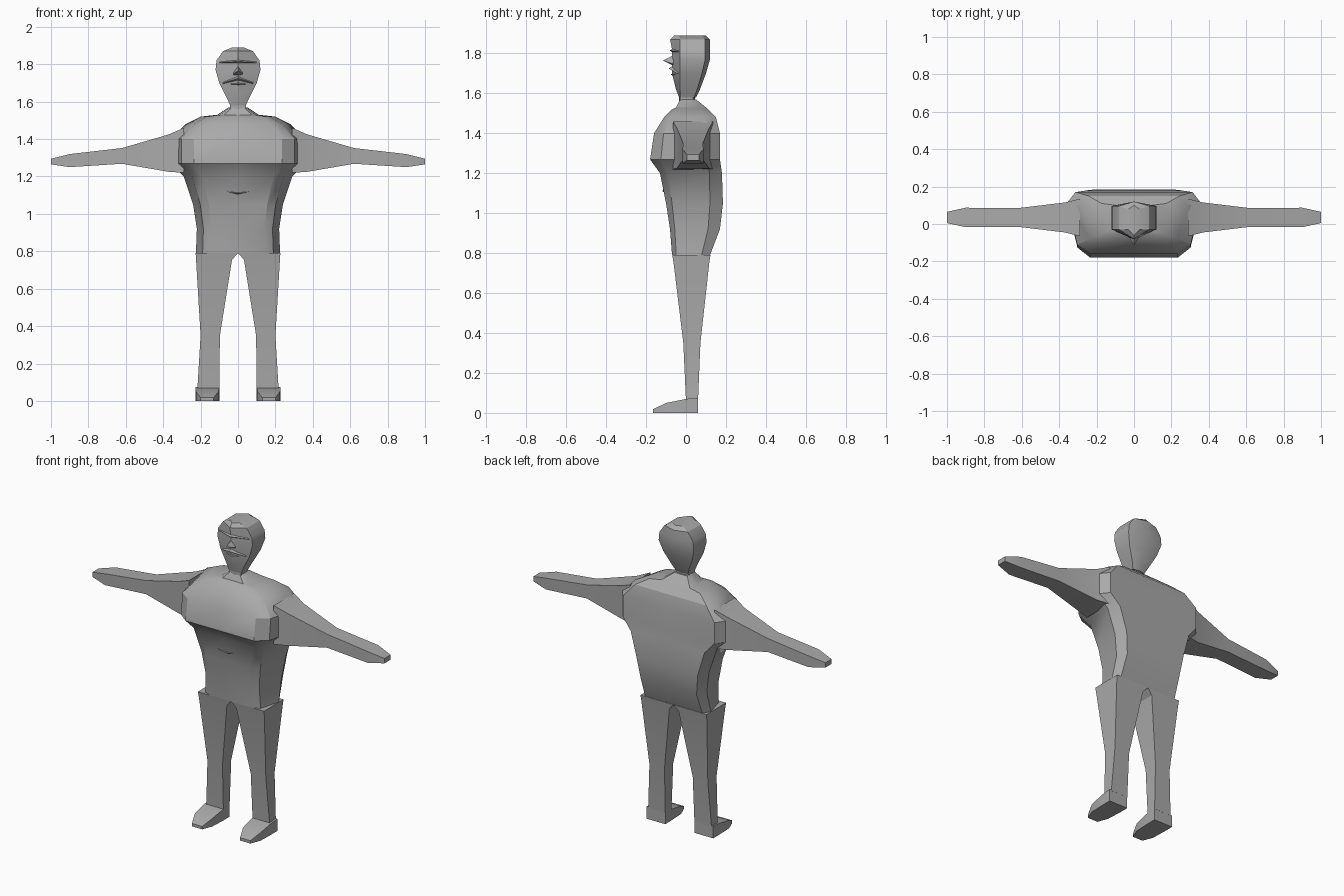
import bpy, bmesh, math

default_cube = bpy.data.objects.get("Cube")
if default_cube:
    bpy.data.objects.remove(default_cube, do_unlink=True)

grey = bpy.data.materials.new("stone grey")
grey.use_nodes = True
grey.diffuse_color = (.4, .4, .4, 1)
shader = grey.node_tree.nodes["Principled BSDF"]
shader.inputs["Base Color"].default_value = grey.diffuse_color


def loft(name, rings, mirror=False):
    """Skin equal-length rings, cap both ends and optionally mirror across x."""
    bm = bmesh.new()
    rows = [[bm.verts.new(point) for point in ring] for ring in rings]
    for lower, upper in zip(rows, rows[1:]):
        for i in range(len(lower)):
            bm.faces.new((lower[i - 1], lower[i], upper[i], upper[i - 1]))
    bm.faces.new(rows[0])
    bm.faces.new(rows[-1])
    bmesh.ops.recalc_face_normals(bm, faces=bm.faces)
    mesh = bpy.data.meshes.new(name)
    bm.to_mesh(mesh)
    bm.free()
    mesh.materials.append(grey)
    part = bpy.data.objects.new(name, mesh)
    bpy.context.collection.objects.link(part)
    bpy.ops.object.select_all(action="DESELECT")
    part.select_set(True)
    bpy.context.view_layer.objects.active = part
    bpy.ops.object.shade_smooth_by_angle(angle=math.radians(30))
    if mirror:
        part.modifiers.new("Mirror", "MIRROR").use_mirror_merge = False


def symmetric_ring(z, right_half):
    """Close a half section that runs from front centre to back centre."""
    left_half = [(-x, y) for x, y in reversed(right_half) if x > 0]
    return [(x, y, z) for x, y in right_half + left_half]


def rectangle(left, right, low, high):
    return (left, low), (right, low), (right, high), (left, high)


def torso_ring(z, width, front, back):
    """Flat front and back with a bevelled chest corner and a wide side."""
    front_corner = (width * .65, front)
    chest_corner = (width * .84, front * .7)
    side = (width, back * .65)
    back_corner = (width * .87, back)
    return symmetric_ring(z, [(0, front), front_corner, chest_corner,
                              side, back_corner, (0, back)])


def head_ring(z, width, front, back):
    """Six-sided section, pointed at the front and back."""
    cheek, skull = (width, -.03), (width, back * .8)
    return symmetric_ring(z, [(0, front), cheek, skull, (0, back)])


def ridge(name, start, end, depth, height):
    """Mirrored triangular wedge that tapers away from the centre."""
    rings = []
    for (x, y, z), scale in ((start, 1), (end, .4)):
        reach, rise = depth * scale, height * scale
        rings.append([(x, y + reach, z - rise), (x, y - reach, z),
                      (x, y + reach, z + rise)])
    loft(name, rings, mirror=True)


def leg_ring(z):
    """Rectangular section that slims towards the ankle."""
    inner = 0 if z > .78 else min(.1, .1 - .16 * (z - .33))
    outer = .2 + .06 * abs(z - .35)
    section = rectangle(inner, outer, -.11 * z * z, .06 + .1 * z * z)
    return [(x, y, z) for x, y in section]


def arm_ring(x, centre, half_height, half_depth):
    middle = .035
    section = rectangle(middle - half_depth, middle + half_depth,
                        centre - half_height, centre + half_height)
    return [(x, y, z) for y, z in section]


def foot_ring(y, inner, outer, top):
    return [(x, y, z) for x, z in rectangle(inner, outer, 0, top)]


# Torso, from hips through chest and shoulders to the collar
loft("torso", [
    torso_ring(z=.79, width=.225, front=-.07, back=.12),
    torso_ring(z=.92, width=.22, front=-.08, back=.17),
    torso_ring(z=1.05, width=.24, front=-.1, back=.185),
    torso_ring(z=1.2, width=.29, front=-.13, back=.18),
    torso_ring(z=1.27, width=.36, front=-.18, back=.17),
    torso_ring(z=1.4, width=.36, front=-.16, back=.17),
    torso_ring(z=1.48, width=.28, front=-.11, back=.15),
    torso_ring(z=1.52, width=.2, front=-.07, back=.11),
    torso_ring(z=1.53, width=.11, front=-.05, back=.1),
    torso_ring(z=1.57, width=.05, front=-.03, back=.05),
])

# Neck
loft("neck", [head_ring(z, width=.042, front=-.035, back=.045) for z in (1.55, 1.62)])

# Head, from jaw to crown
loft("head", [
    head_ring(z=1.58, width=.042, front=-.035, back=.05),
    head_ring(z=1.62, width=.06, front=-.05, back=.07),
    head_ring(z=1.7, width=.1, front=-.07, back=.1),
    head_ring(z=1.77, width=.12, front=-.07, back=.12),
    head_ring(z=1.82, width=.115, front=-.07, back=.12),
    head_ring(z=1.87, width=.08, front=-.08, back=.12),
    head_ring(z=1.89, width=.03, front=-.06, back=.1),
])

# Face
ridge("nose", start=(0, -.085, 1.765), end=(.025, -.06, 1.75), depth=.03, height=.03)
ridge("brow", start=(0, -.07, 1.815), end=(.1, -.035, 1.81), depth=.012, height=.015)
ridge("moustache", start=(0, -.075, 1.725), end=(.08, -.04, 1.7), depth=.012, height=.014)
ridge("lower_lip", start=(0, -.068, 1.695), end=(.04, -.052, 1.695), depth=.01, height=.01)

# Abdomen muscles
for z in (1.11, 1.14):
    ridge("abdomen_ridge", start=(0, -.11, z), end=(.065, -.11, z + .01),
          depth=.008, height=.012)

# Arms, from shoulder to fingertips
loft("arm", [
    arm_ring(x=.29, centre=1.34, half_height=.12, half_depth=.1),
    arm_ring(x=.37, centre=1.325, half_height=.1, half_depth=.08),
    arm_ring(x=.62, centre=1.31, half_height=.042, half_depth=.05),
    arm_ring(x=.9, centre=1.285, half_height=.035, half_depth=.052),
    arm_ring(x=1, centre=1.28, half_height=.015, half_depth=.03),
], mirror=True)

# Legs
loft("leg", [leg_ring(z) for z in (.79, .755, .35, .07)], mirror=True)

# Feet, from heel to toe
loft("foot", [
    foot_ring(y=.06, inner=.1, outer=.228, top=.075),
    foot_ring(y=0, inner=.1, outer=.228, top=.07),
    foot_ring(y=-.1, inner=.105, outer=.225, top=.05),
    foot_ring(y=-.165, inner=.13, outer=.2, top=.018),
], mirror=True)
